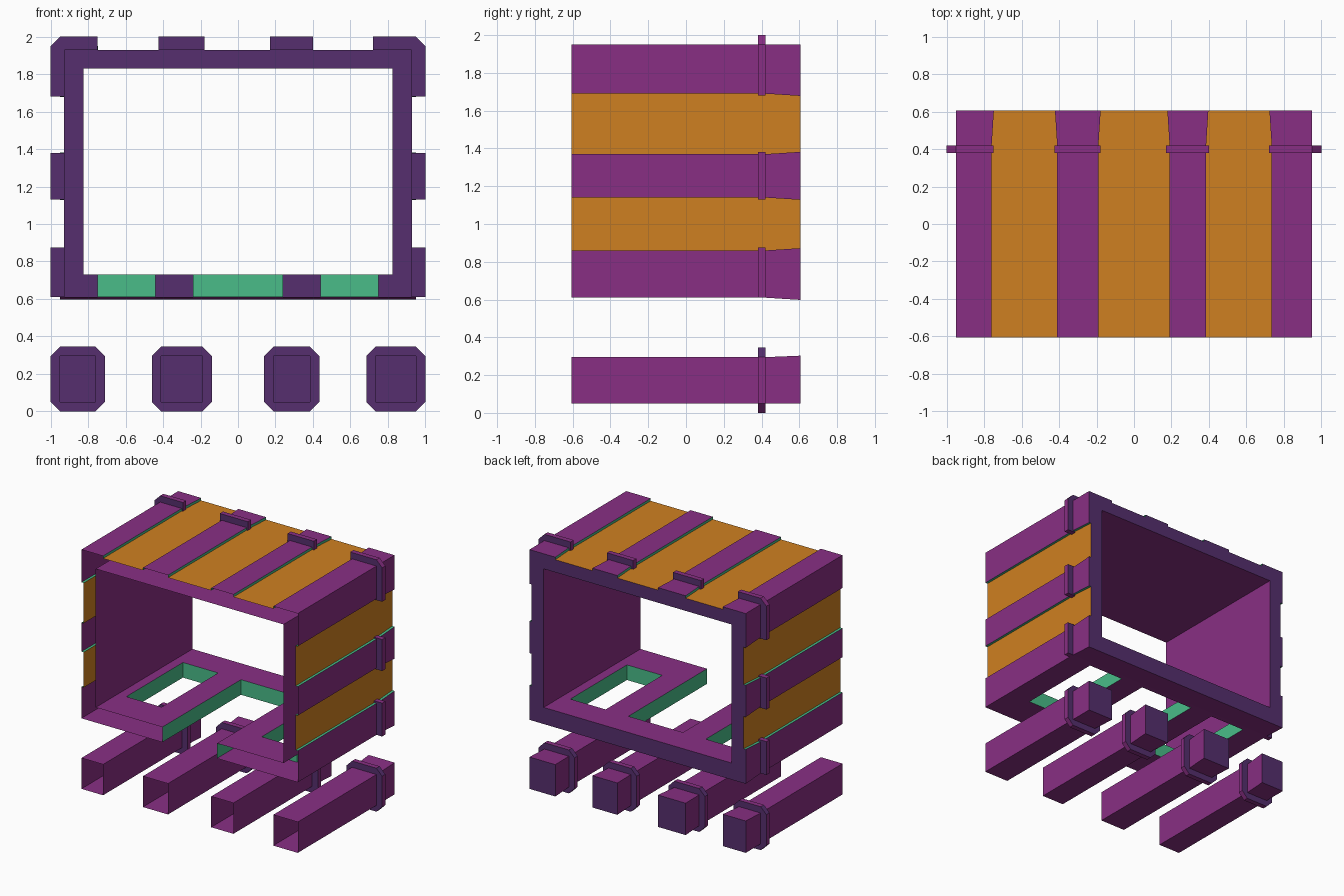
import bpy, bmesh

if "Cube" in bpy.data.objects:
    bpy.data.objects.remove(bpy.data.objects["Cube"])


def material(name, rgb):
    m = bpy.data.materials.new(name)
    m.diffuse_color = (*rgb, 1)
    m.use_nodes = True
    m.node_tree.nodes["Principled BSDF"].inputs["Base Color"].default_value = m.diffuse_color
    return m


MATS = [material("purple", (0.25, 0.028, 0.231)), material("indigo", (0.093, 0.028, 0.156)),
        material("orange", (0.624, 0.216, 0.015)), material("green", (0.067, 0.503, 0.25))]
PURPLE, INDIGO, ORANGE, GREEN = range(4)
Y = 0.607             # half depth
RING = (0.38, 0.42)   # y range of the straps
FLARE = 0.012         # widening of the beams behind the straps


def finish(bm, name):
    bmesh.ops.remove_doubles(bm, verts=bm.verts, dist=1e-4)
    bmesh.ops.recalc_face_normals(bm, faces=bm.faces)
    me = bpy.data.meshes.new(name)
    bm.to_mesh(me)
    bm.free()
    for m in MATS:
        me.materials.append(m)
    ob = bpy.data.objects.new(name, me)
    bpy.context.collection.objects.link(ob)
    return ob


def face(bm, pts, mat):
    f = bm.faces.new([bm.verts.new(p) for p in pts])
    f.material_index = mat


def fill(bm, loops, mat, normal):
    """Flat sheet: first loop is the outline, the rest are holes."""
    edges = []
    for loop in loops:
        vs = [bm.verts.new(p) for p in loop]
        edges += [bm.edges.new((vs[i - 1], vs[i])) for i in range(len(vs))]
    res = bmesh.ops.triangle_fill(bm, edges=edges, use_beauty=True, normal=normal)
    for g in res["geom"]:
        if isinstance(g, bmesh.types.BMFace):
            g.material_index = mat


def at_y(pts, y):
    return [(x, y, z) for x, z in pts]


def band(bm, a, b, mat_of, skip=()):
    """Join two equal closed loops with quads."""
    n = len(a)
    for i in range(n):
        if i not in skip:
            j = (i + 1) % n
            face(bm, [a[i], a[j], b[j], b[i]], mat_of(i))


def rect(x0, x1, z0, z1):
    return [(x0, z0), (x1, z0), (x1, z1), (x0, z1)]


def ring(name, outline, hole=None, chamfer=PURPLE):
    """Thin strap: indigo flat faces, purple rim."""
    bm = bmesh.new()
    loops = [outline] + ([hole] if hole else [])
    for y, n in ((RING[0], -1), (RING[1], 1)):
        fill(bm, [at_y(l, y) for l in loops], INDIGO, (0, n, 0))

    def rim(i):
        (x0, z0), (x1, z1) = outline[i], outline[(i + 1) % len(outline)]
        slanted = abs(x1 - x0) > 0.01 and abs(z1 - z0) > 0.01
        return chamfer if slanted and z0 + z1 > 0.4 else PURPLE
    band(bm, at_y(outline, RING[0]), at_y(outline, RING[1]), rim)
    return finish(bm, name)


# Stepped outer profile of the cabin: beams at the high level, panels at the low level
def profile(f):
    side = [(0.95, 0.61 - f), (0.95, 0.86 + f), (0.93, 0.86 + f), (0.93, 1.14 - f),
            (0.95, 1.14 - f), (0.95, 1.37 + f), (0.93, 1.37 + f), (0.93, 1.69 - f),
            (0.95, 1.69 - f), (0.95, 1.95)]
    top = []
    for a, b in ((0.735 - f, 0.385 + f), (0.19 - f, -0.19 + f), (-0.41 - f, -0.76 + f)):
        top += [(a, 1.95), (a, 1.93), (b, 1.93), (b, 1.95)]
    return side + top + [(-x, z) for x, z in reversed(side)]


base, wide = profile(0), profile(FLARE)
high = [abs(x) > 0.94 or z > 1.94 for x, z in base]


def shell_mat(i):
    a, b = high[i], high[(i + 1) % len(high)]
    return GREEN if a != b else PURPLE if a else ORANGE


# Cabin shell: outer skin, back frame, tunnel walls and floor with openings
bm = bmesh.new()
band(bm, at_y(base, -Y), at_y(base, RING[1]), shell_mat, skip=(len(base) - 1,))
band(bm, at_y(base, RING[1]), at_y(wide, Y), shell_mat)
inner = rect(-0.825, 0.825, 0.73, 1.83)
fill(bm, [at_y(wide, Y), at_y(inner, Y)], INDIGO, (0, 1, 0))
band(bm, at_y(inner, -Y), at_y(inner, Y), lambda i: PURPLE, skip=(0,))
notch = [(-0.24, -Y), (-0.24, 0.38), (0.24, 0.38), (0.24, -Y)]
holes = [rect(-0.75, -0.44, -0.33, 0.38), rect(0.44, 0.75, -0.33, 0.38)]
for z, hx, back, n in ((0.73, 0.825, Y, 1), (0.61, 0.95, RING[1], -1)):
    outline = [(-hx, -Y)] + notch + [(hx, -Y), (hx, back), (-hx, back)]
    fill(bm, [[(x, y, z) for x, y in l] for l in [outline] + holes], PURPLE, (0, 0, n))
for loop, skip in ((notch, (3,)), (holes[0], ()), (holes[1], ())):
    band(bm, [(x, y, 0.61) for x, y in loop], [(x, y, 0.73) for x, y in loop],
         lambda i: GREEN, skip)
finish(bm, "cabin_shell")

# Straps on the cabin beams
for s, edge, label in ((-1, 0.75, "left"), (1, 0.72, "right")):
    corner = [(edge, 1.93), (edge, 2.0), (0.95, 2.0), (1.0, 1.95), (1.0, 1.68),
              (0.925, 1.68), (0.925, 1.93)]
    ring(label + "_corner_strap", [(s * x, z) for x, z in corner])
    for part, z0, z1 in (("middle", 1.13, 1.38), ("lower", 0.61, 0.875)):
        ring(f"{label}_{part}_strap", rect(*sorted((s * 0.925, s)), z0, z1))
ring("top_left_strap", rect(-0.425, -0.18, 1.93, 2.0))
ring("top_right_strap", rect(0.17, 0.40, 1.93, 2.0))

# Four hollow beams under the cabin, open at the front, each with an octagonal collar
for k, (x0, x1) in enumerate(((-0.95, -0.76), (-0.41, -0.19), (0.19, 0.385), (0.735, 0.95))):
    a = rect(x0, x1, 0.05, 0.295)
    b = rect(x0 - (FLARE if k > 0 else 0), x1 + (FLARE if k < 3 else 0), 0.05, 0.303)
    bm = bmesh.new()
    band(bm, at_y(a, -Y), at_y(a, RING[1]), lambda i: PURPLE)
    band(bm, at_y(a, RING[1]), at_y(b, Y), lambda i: PURPLE)
    face(bm, at_y(b, Y), INDIGO)
    finish(bm, f"lower_beam_{k + 1}")
    l, r, c = x0 - 0.05, x1 + 0.05, 0.05
    octagon = [(l + c, 0), (r - c, 0), (r, c), (r, 0.345 - c), (r - c, 0.345),
               (l + c, 0.345), (l, 0.345 - c), (l, c)]
    ring(f"beam_collar_{k + 1}", octagon, a, INDIGO)
